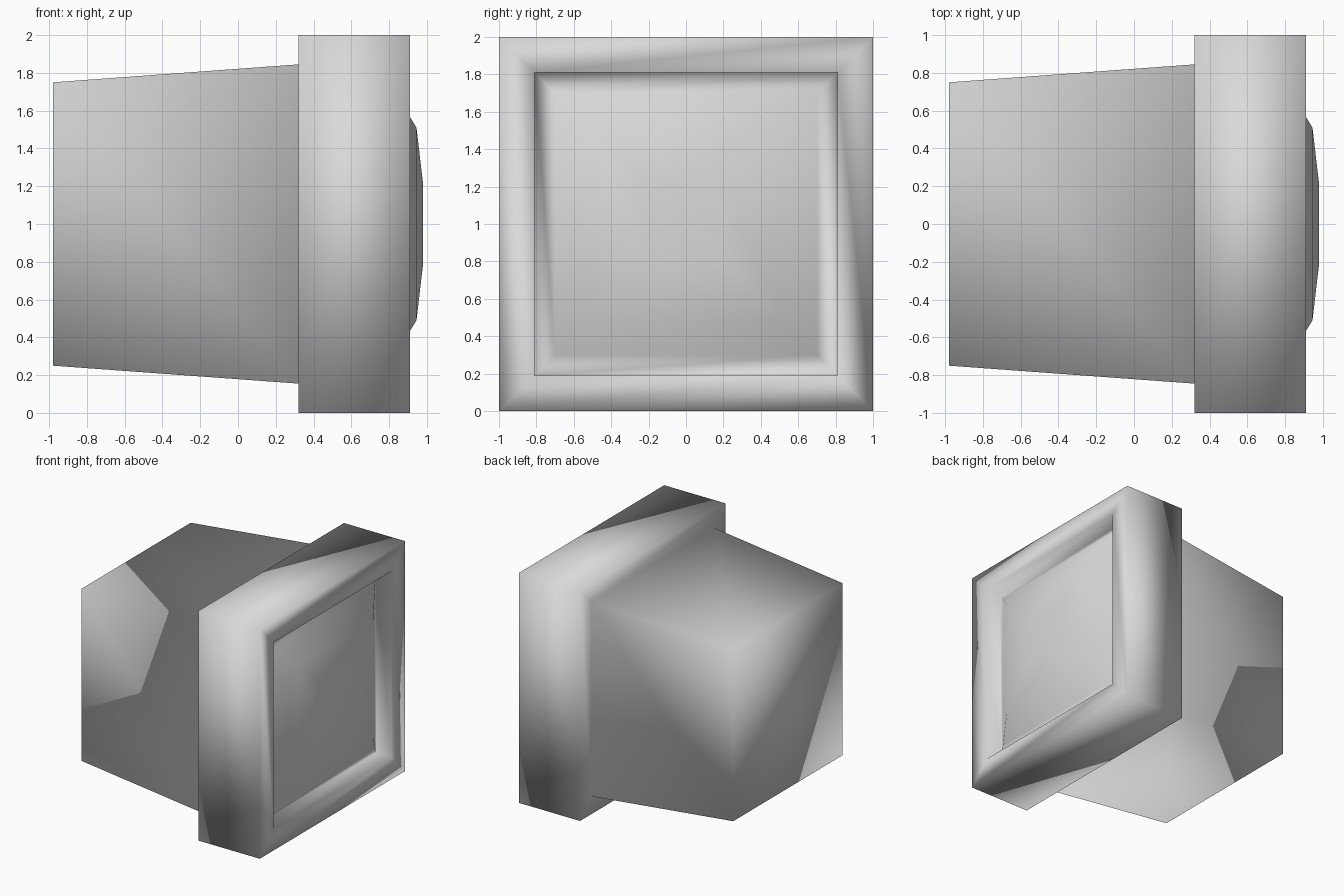
import bpy
import bmesh

if "Cube" in bpy.data.objects:
    bpy.data.objects.remove(bpy.data.objects["Cube"])

# Square cross-sections along the depth axis: (x position, half width)
PROFILE = [
    (-0.98, 0.75),   # back of the rear housing
    (0.32, 0.845),   # rear housing meets the bezel
    (0.32, 1.0),     # bezel back edge
    (0.91, 1.0),     # bezel front edge
    (0.91, 0.81),    # screen opening
    (0.762, 0.81),   # recess bottom
    (0.829, 0.70),   # bulging screen
    (0.945, 0.51),
    (0.98, 0.21),    # screen centre
]
CENTRE_Z = 1.0


def square_ring(bm, x, half):
    corners = ((-1, -1), (1, -1), (1, 1), (-1, 1))
    return [bm.verts.new((x, y * half, CENTRE_Z + z * half)) for y, z in corners]


def make_monitor(name, material):
    bm = bmesh.new()
    rings = [square_ring(bm, x, h) for x, h in PROFILE]

    # Walls between neighbouring cross-sections
    for a, b in zip(rings, rings[1:]):
        for i in range(4):
            j = (i + 1) % 4
            bm.faces.new((a[i], a[j], b[j], b[i]))

    # Back panel and middle of the screen
    bm.faces.new(list(reversed(rings[0])))
    bm.faces.new(rings[-1])
    bmesh.ops.recalc_face_normals(bm, faces=bm.faces[:])
    for face in bm.faces:
        face.smooth = True

    mesh = bpy.data.meshes.new(name)
    bm.to_mesh(mesh)
    bm.free()
    mesh.materials.append(material)
    obj = bpy.data.objects.new(name, mesh)
    bpy.context.collection.objects.link(obj)
    return obj


grey = bpy.data.materials.new("light_grey")
grey.diffuse_color = (0.7, 0.7, 0.7, 1.0)
grey.use_nodes = True
grey.node_tree.nodes["Principled BSDF"].inputs["Base Color"].default_value = grey.diffuse_color

# Housing, bezel and screen form one continuous smooth shell
make_monitor("monitor_shell", grey)
